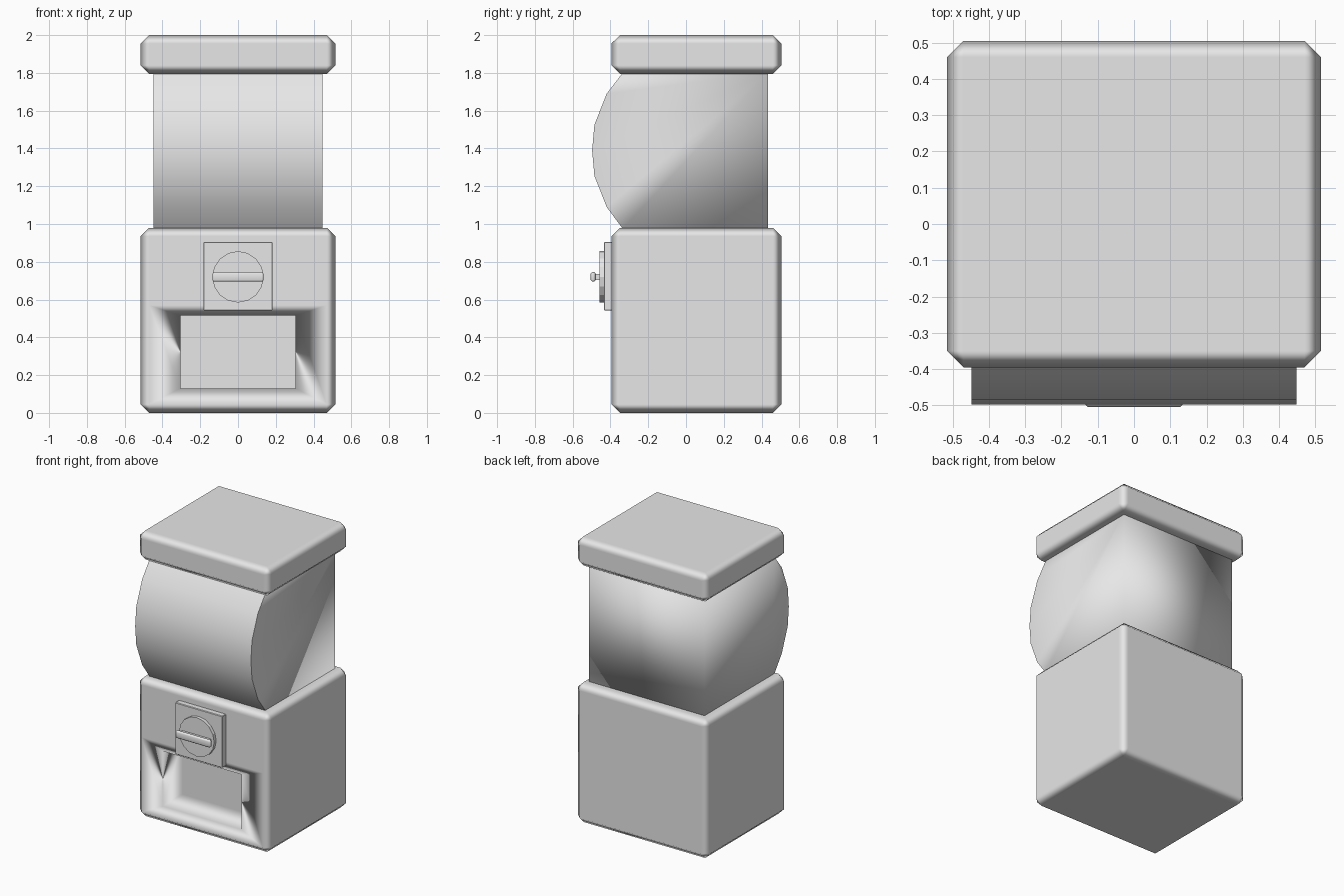
import bpy, bmesh, math
from mathutils import Matrix, Vector

if "Cube" in bpy.data.objects:
    bpy.data.objects.remove(bpy.data.objects["Cube"])

grey = bpy.data.materials.new("plain grey")
grey.diffuse_color = (0.8, 0.8, 0.8, 1)
grey.use_nodes = True
grey.node_tree.nodes["Principled BSDF"].inputs["Base Color"].default_value = grey.diffuse_color


def finish(bm, name, smooth=True, weighted=False):
    bmesh.ops.recalc_face_normals(bm, faces=bm.faces)
    for f in bm.faces:
        f.smooth = smooth
    me = bpy.data.meshes.new(name)
    bm.to_mesh(me)
    bm.free()
    me.materials.append(grey)
    ob = bpy.data.objects.new(name, me)
    bpy.context.collection.objects.link(ob)
    if weighted:
        mod = ob.modifiers.new("face weighted normals", 'WEIGHTED_NORMAL')
        mod.weight = 100
    return ob


def box(lo, hi, bevel=0.0):
    """Box between two corners with chamfered edges."""
    lo, hi = Vector(lo), Vector(hi)
    bm = bmesh.new()
    bmesh.ops.create_cube(bm, size=1)
    for v in bm.verts:
        v.co = Vector(((lo + hi)[i] / 2 + v.co[i] * (hi - lo)[i] for i in range(3)))
    if bevel:
        bmesh.ops.bevel(bm, geom=bm.edges[:], offset=bevel, segments=1,
                        affect='EDGES', profile=0.5)
    return bm


FRONT, BACK = -0.395, 0.505

# Cabinet: chamfered box, lower front panel opened into a dispensing recess
bm = box((-0.515, FRONT, 0), (0.515, BACK, 0.98), 0.045)
bm.normal_update()
panel = min(bm.faces, key=lambda f: f.calc_center_median().y)
bmesh.ops.bisect_plane(bm, geom=[panel] + panel.edges[:] + panel.verts[:],
                       plane_co=(0, 0, 0.57), plane_no=(0, 0, 1))
bm.normal_update()
panel = min((f for f in bm.faces if f.normal.y < -0.99),
            key=lambda f: f.calc_center_median().z)
bmesh.ops.inset_region(bm, faces=[panel], thickness=0.03)
for v in panel.verts:
    v.co.x = math.copysign(0.305, v.co.x)
    v.co.z = 0.13 if v.co.z < 0.3 else 0.515
ext = bmesh.ops.extrude_discrete_faces(bm, faces=[panel])["faces"][0]
for v in ext.verts:
    v.co.y += 0.22
finish(bm, "cabinet", weighted=True)

# Lid
finish(box((-0.515, FRONT, 1.795), (0.515, BACK, 2.0), 0.045), "lid", weighted=True)

# Display case: bowed front profile extruded across the width
profile = [(0.435, 0.975), (-0.335, 0.975), (-0.42, 1.09), (-0.485, 1.255),
           (-0.497, 1.39), (-0.485, 1.525), (-0.42, 1.69), (-0.335, 1.80),
           (0.435, 1.80)]
bm = bmesh.new()
side = bm.faces.new([bm.verts.new((-0.448, y, z)) for y, z in profile])
ext = bmesh.ops.extrude_face_region(bm, geom=[side], use_keep_orig=True)["geom"]
for v in ext:
    if isinstance(v, bmesh.types.BMVert):
        v.co.x = 0.448
bowed = [f for f in bm.faces if len(f.verts) == 4 and f.calc_center_median().y < -0.3]
for e in bm.edges:
    if sum(f in bowed for f in e.link_faces) == 1:
        e.smooth = False
finish(bm, "display_case")

# Coin plate
finish(box((-0.183, -0.435, 0.542), (0.183, FRONT + 0.01, 0.905), 0.004),
       "coin_plate", smooth=False)

# Round dial
bm = bmesh.new()
bmesh.ops.create_cone(bm, cap_ends=True, segments=16, radius1=0.136, radius2=0.136,
                      depth=0.03,
                      matrix=Matrix.Translation((0, -0.443, 0.72))
                      @ Matrix.Rotation(math.pi / 2, 4, 'X'))
finish(bm, "dial", smooth=False)

# Turning handle with a narrower neck
finish(box((-0.11, -0.485, 0.704), (0.11, -0.45, 0.736)), "handle_neck", smooth=False)
finish(box((-0.135, -0.505, 0.695), (0.135, -0.478, 0.745), 0.008),
       "handle", weighted=True)
